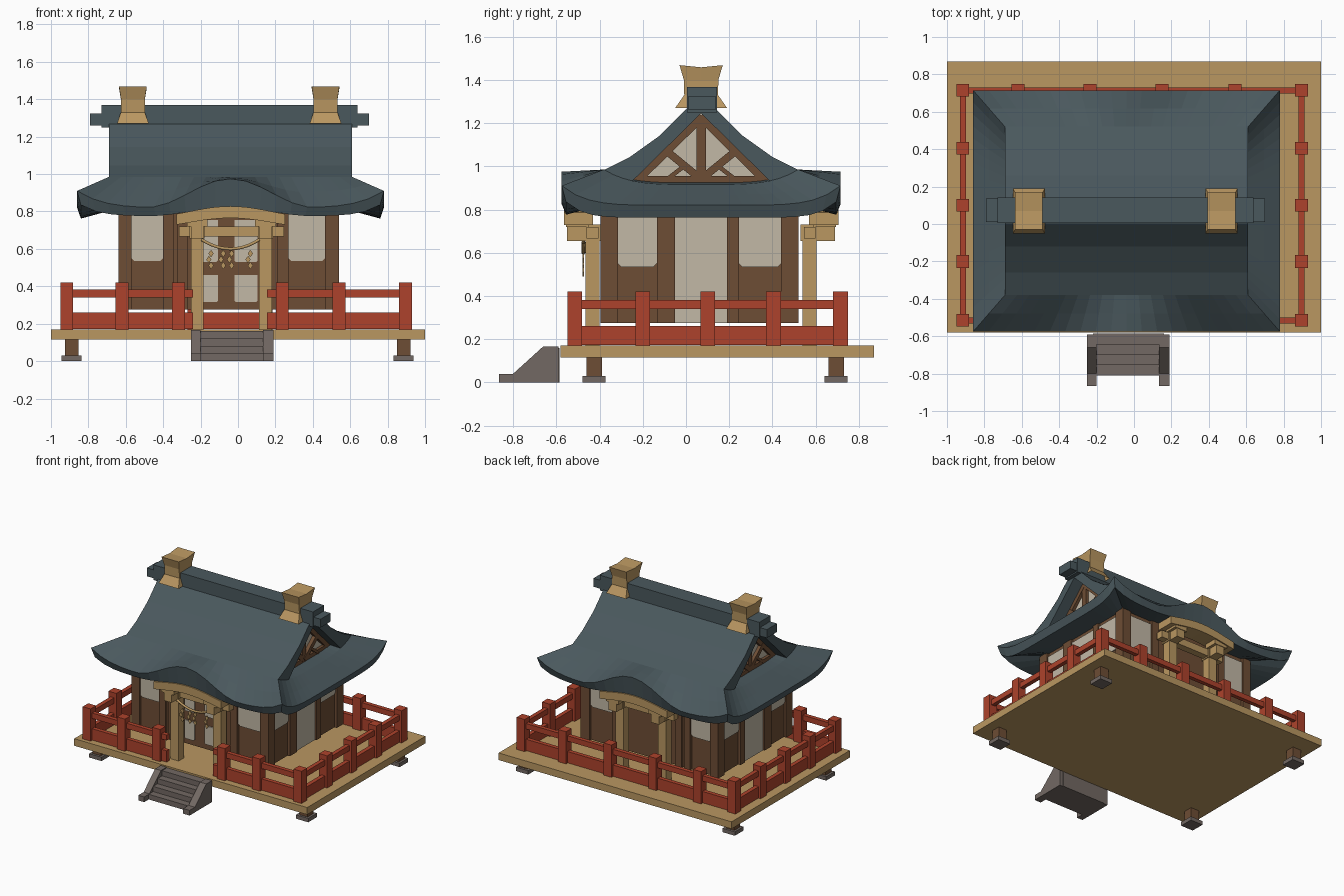
import bpy, bmesh, math
from mathutils import Vector

old = bpy.data.objects.get("Cube")
if old:
    bpy.data.objects.remove(old, do_unlink=True)

CX, CY = -0.04, 0.07  # centre of the building and its roof


def material(name, r, g, b):
    m = bpy.data.materials.new(name)
    m.use_nodes = True
    m.diffuse_color = (r, g, b, 1)
    m.node_tree.nodes["Principled BSDF"].inputs["Base Color"].default_value = (r, g, b, 1)
    return m


SLATE = material("slate roof", .068, .098, .11)
TAN = material("pale timber", .49, .31, .12)
BROWN = material("dark timber", .155, .075, .035)
CREAM = material("cream paper", .54, .48, .38)
RED = material("red paint", .42, .055, .025)
STONE = material("grey stone", .17, .14, .125)


def finish(name, bm, mat):
    bmesh.ops.remove_doubles(bm, verts=bm.verts, dist=0.0005)
    bmesh.ops.recalc_face_normals(bm, faces=bm.faces)
    me = bpy.data.meshes.new(name)
    bm.to_mesh(me)
    bm.free()
    me.materials.append(mat)
    ob = bpy.data.objects.new(name, me)
    bpy.context.collection.objects.link(ob)
    return ob


def boxes(name, mat, bounds):
    """One object from boxes given as x0, x1, y0, y1, z0, z1."""
    bm = bmesh.new()
    for x0, x1, y0, y1, z0, z1 in bounds:
        vs = bmesh.ops.create_cube(bm, size=1)["verts"]
        for v in vs:
            v.co = ((x0 + x1) / 2 + v.co.x * abs(x1 - x0),
                    (y0 + y1) / 2 + v.co.y * abs(y1 - y0),
                    (z0 + z1) / 2 + v.co.z * (z1 - z0))
    return finish(name, bm, mat)


def prisms(name, mat, axis, items):
    """Extrude 2D outlines along x or y; items are (points, start, end)."""
    bm = bmesh.new()
    for pts, a, b in items:
        place = (lambda p, t: (t, p[0], p[1])) if axis == "x" else (lambda p, t: (p[0], t, p[1]))
        lo = [bm.verts.new(place(p, a)) for p in pts]
        hi = [bm.verts.new(place(p, b)) for p in pts]
        bm.faces.new(lo)
        bm.faces.new(hi)
        for i in range(len(pts)):
            j = (i + 1) % len(pts)
            bm.faces.new((lo[i], lo[j], hi[j], hi[i]))
    return finish(name, bm, mat)


def grid(bm, rows):
    vs = [[bm.verts.new(p) for p in row] for row in rows]
    for r, s in zip(vs, vs[1:]):
        for i in range(len(r) - 1):
            bm.faces.new((r[i], r[i + 1], s[i + 1], s[i]))


def bar(p, q, w):
    p, q = Vector(p), Vector(q)
    n = Vector((p.y - q.y, q.x - p.x)).normalized() * w / 2
    return [p + n, q + n, q - n, p - n]


def back(y):
    return 2 * CY - y


# Deck, feet and steps
boxes("deck", TAN, [(-1, 1, -.58, .87, .115, .17)])
feet = [(x, y) for x in (-.89, .885) for y in (-.425, .695)]
boxes("deck_legs", BROWN, [(x - .036, x + .036, y - .036, y + .036, .03, .12) for x, y in feet])
boxes("foot_stones", STONE, [(x - .053, x + .053, y - .053, y + .053, 0, .03) for x, y in feet])
boxes("stair_treads", STONE, [(-.22, .16, -.81 + .055 * i, -.585, 0, .04 * (i + 1)) for i in range(4)])
cheek = [(-.865, 0), (-.865, .04), (-.8, .04), (-.66, .167), (-.59, .167), (-.59, 0)]
prisms("stair_cheeks", STONE, "x", [(cheek, -.25, -.2), (cheek, .135, .19)])

# Railing
FRONT, BACK, LEFT, RIGHT = -.515, .715, .895, -.915
spots = [(x, FRONT) for x in (RIGHT, -.62, -.318, .237, .54, LEFT)]
spots += [(x, BACK) for x in (RIGHT, -.62, -.235, .15, .54, LEFT)]
spots += [(x, y) for x in (RIGHT, LEFT) for y in (-.2, .1, .405)]
boxes("railing_posts", RED, [(x - .034, x + .034, y - .034, y + .034, .17, .42) for x, y in spots])
rails = []
for z0, z1 in ((.172, .26), (.34, .382)):
    for x0, x1, y in ((RIGHT, -.24, FRONT), (.155, LEFT, FRONT), (RIGHT, LEFT, BACK)):
        rails.append((x0, x1, y - .016, y + .016, z0, z1))
    for x in (RIGHT, LEFT):
        rails.append((x - .016, x + .016, FRONT, BACK, z0, z1))
boxes("railing_rails", RED, rails)

# Hall walls and pillars
WX0, WX1, WY0, WY1, WZ0, WZ1 = -.64, .54, -.395, .52, .275, .85
boxes("hall_walls", BROWN, [(WX0 + .02, WX1 - .02, WY0 + .02, WY1 - .02, WZ0, WZ1)])
pillars = []
for x0, x1 in ((WX0, -.57), (-.4, -.345), (-.325, -.27), (.21, .27), (.465, WX1)):
    for y in (WY0, WY1 - .06):
        pillars.append((x0, x1, y, y + .06, WZ0, WZ1))
for y0, y1 in ((WY0, -.315), (-.135, -.05), (.19, .245), (.44, WY1)):
    for x in (WX0, WX1 - .06):
        pillars.append((x, x + .06, y0, y1, WZ0, WZ1))
boxes("hall_pillars", BROWN, pillars)


def pane(a, b, z0=.535, z1=.8, c=.015):
    return [(a, z1), (a, z0 + c), (a + c, z0), (b - c, z0), (b, z0 + c), (b, z1)]


front_panes, side_panes = [], []
for y in (WY0 + .012, WY1 - .02):
    for a, b in ((-.57, -.4), (.27, .465)):
        front_panes.append((pane(a, b), y, y + .008))
for a, b in ((-.19, -.107), (-.02, .105)):
    for z0, z1 in ((.315, .46), (.53, .755)):
        front_panes.append((pane(a, b, z0, z1, .008), WY0 + .012, WY0 + .02))
for x in (WX0 + .012, WX1 - .02):
    for a, b in ((-.315, -.135), (.245, .44)):
        side_panes.append((pane(a, b), x, x + .008))
    side_panes.append((pane(-.05, .19, WZ0, .8, .001), x, x + .008))
prisms("front_back_paper_panes", CREAM, "y", front_panes)
prisms("side_paper_panes", CREAM, "x", side_panes)

# Porches at the front and the back
def bump(x):
    return math.cos(math.pi * x / .9) ** 2 if abs(x) < .45 else 0


xs = [-.29 + .58 * i / 12 for i in range(13)]
arch = [(CX + x, .77 + .058 * bump(x)) for x in xs]
arch += [(CX + x, .715 + .05 * bump(x)) for x in reversed(xs)]
for name, f in (("front", lambda y: y), ("back", back)):
    parts = [(-.315, .245, f(-.46), f(-.405), .665, .72)]
    for x in (-.218, .147):
        parts += [(x - .034, x + .034, f(-.465), f(-.4), .17, .72),
                  (x - .04, x + .04, f(-.475), f(-.39), .655, .73),
                  (x - .034, x + .034, f(-.55), f(-.4), .655, .72),
                  (x - .055, x + .055, f(-.555), f(-.45), .72, .77)]
    boxes(name + "_porch_frame", TAN, parts)
    prisms(name + "_porch_arch", TAN, "y", [(arch, f(-.565), f(-.43))])

# Hanging rope with tassels
cu = bpy.data.curves.new("hanging_rope", "CURVE")
cu.dimensions = "3D"
cu.bevel_depth, cu.bevel_resolution = .009, 1
sp = cu.splines.new("POLY")
sp.points.add(10)
for i, p in enumerate(sp.points):
    t = i / 5 - 1
    p.co = (CX + .155 * t, -.475, .6 + .05 * t * t, 1)
cu.materials.append(TAN)
bpy.context.collection.objects.link(bpy.data.objects.new("hanging_rope", cu))
tassels = []
for x in (-.15, -.085, -.04, .06):
    for k in range(3):
        cx, z = x + .006 * (-1) ** k, .575 - .032 * k
        tassels.append(([(cx, z + .02), (cx + .014, z), (cx, z - .02), (cx - .014, z)], -.479, -.471))
prisms("rope_tassels", TAN, "y", tassels)

# Roof: curved slopes, arched eaves, hipped ends, thick eave edge and soffit
PROFILE = [(0, 1.30), (.07, 1.265), (.19, 1.145), (.33, 1.045), (.45, .985)]
N = 20
U = [2 * i / N - 1 for i in range(N + 1)]


def eave(u):
    return .82 + .155 * bump(u * .82) + .09 * abs(u) ** 6


bm = bmesh.new()
for s in (-1, 1):
    # long slope
    rows = [[(CX + .65 * u, CY + s * d, z) for u in U] for d, z in PROFILE]
    for t in (.5, 1):
        rows.append([(CX + (.65 + .17 * t) * u, CY + s * (.45 + .195 * t),
                      .985 + (eave(u) - .985) * t) for u in U])
    rows.append([(CX + .8 * u, CY + s * .625, .775 + .05 * bump(u * .82) + .06 * u ** 8) for u in U])
    rows.append([(CX + .55 * u, CY + s * .42, .83) for u in U])
    grid(bm, rows)
    # hipped end
    rows = [[(CX + s * .5, CY + .45 * v, .93 + .055 * v ** 4) for v in U]]
    for t in (0, .5, 1):
        rows.append([(CX + s * (.65 + .17 * t), CY + v * (.45 + .195 * t),
                      (.915 + .07 * v ** 4) * (1 - t) + (.82 + .09 * v ** 6) * t) for v in U])
    rows.append([(CX + s * .8, CY + .625 * v, .762 + .073 * v ** 8) for v in U])
    rows.append([(CX + s * .55, CY + .42 * v, .83) for v in U])
    grid(bm, rows)
finish("roof", bm, SLATE)

# Gable ends: verge, paper triangle and timber frame
outer = [(CY - d, z - .002) for d, z in reversed(PROFILE)] + [(CY + d, z - .002) for d, z in PROFILE[1:]]
inner = [(CY + .33, .92), (CY, 1.245), (CY - .33, .92)]
lines = [((0, .92), (0, 1.23), .045), ((-.32, .94), (.32, .94), .03)]
for s in (-1, 1):
    lines += [((s * .32, .92), (0, 1.235), .05), ((0, .94), (s * .165, 1.075), .035),
              ((s * .17, .93), (s * .08, 1.0), .02)]
beams = [bar((CY + p[0], p[1]), (CY + q[0], q[1]), w) for p, q, w in lines]
ends = (-1, 1)
prisms("gable_verges", SLATE, "x", [(outer + inner, CX + s * .52, CX + s * .65) for s in ends])
prisms("gable_paper", CREAM, "x", [(inner, CX + s * .53, CX + s * .538) for s in ends])
prisms("gable_timbers", BROWN, "x", [(b, CX + s * .53, CX + s * (.56 + .001 * i))
                                     for s in ends for i, b in enumerate(beams)])

# Ridge beam and the two ridge ornaments
boxes("ridge_beam", SLATE, [(-.73, .64, .005, .143, 1.25, 1.368), (-.79, .7, .012, .136, 1.26, 1.325)])
levels = [(1.27, .085, .12), (1.33, .064, .078), (1.4, .064, .08), (1.468, .074, .1)]
for name, x in (("right", -.562), ("left", .468)):
    bm = bmesh.new()
    rings = []
    for z, hx, hy in levels:
        dip = .01 if z == levels[-1][0] else 0
        pts = [(-1, -1, 0), (1, -1, 0), (1, 0, dip), (1, 1, 0), (-1, 1, 0), (-1, 0, dip)]
        rings.append([(x + a * hx, CY + b * hy, z - c) for a, b, c in pts])
    grid(bm, [r + r[:1] for r in rings])
    top = [bm.verts.new(p) for p in rings[-1]]
    bm.faces.new((top[0], top[1], top[2], top[5]))
    bm.faces.new((top[5], top[2], top[3], top[4]))
    finish(name + "_ridge_ornament", bm, TAN)
